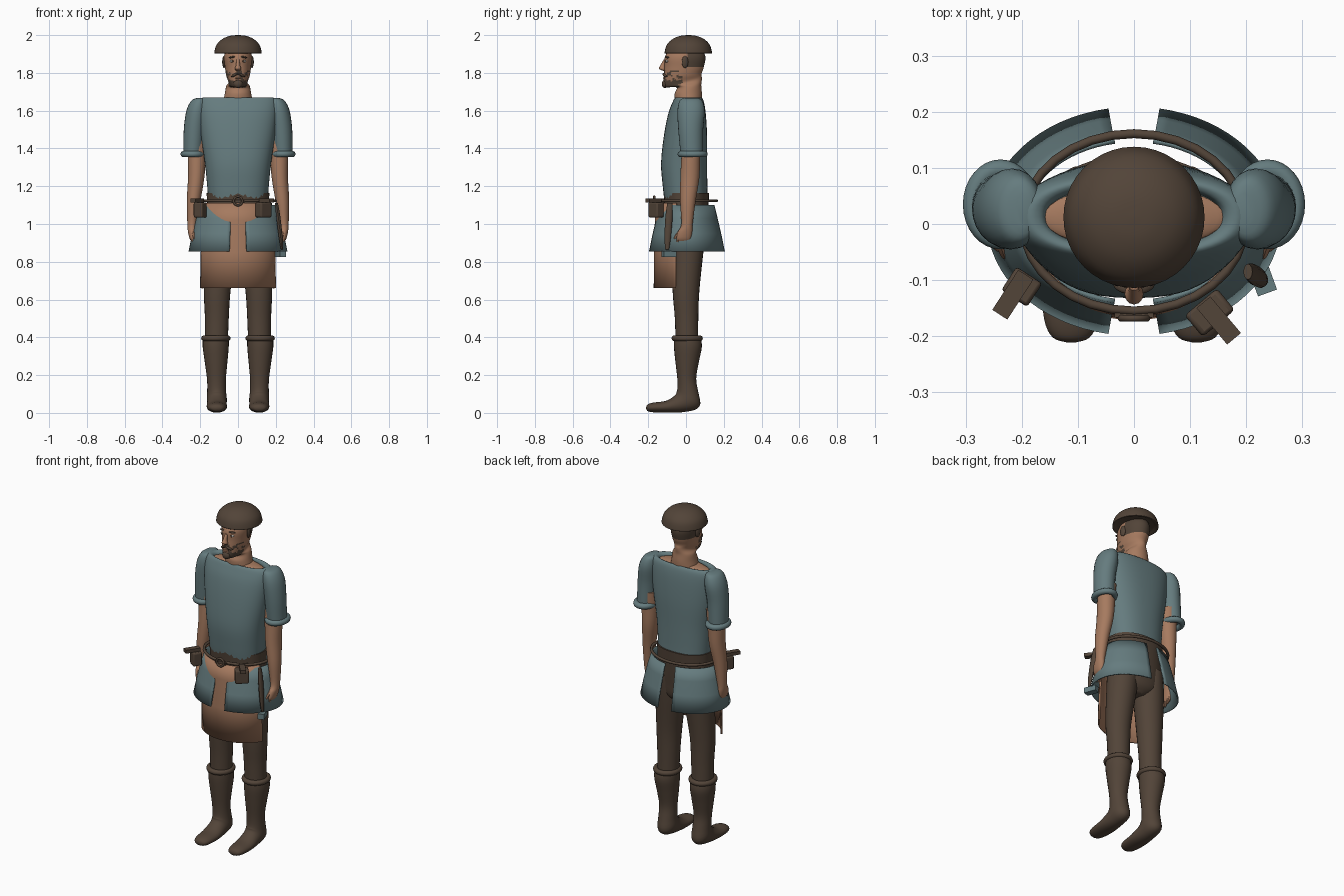
import bpy, bmesh, math
from mathutils import Vector, noise

cube = bpy.data.objects.get("Cube")
if cube:
    bpy.data.objects.remove(cube, do_unlink=True)


def material(name, r, g, b):
    m = bpy.data.materials.new(name)
    m.use_nodes = True
    m.diffuse_color = (r, g, b, 1)
    m.node_tree.nodes["Principled BSDF"].inputs["Base Color"].default_value = (r, g, b, 1)
    return m


teal = material("teal cloth", .13, .20, .21)
brown = material("dark brown", .085, .058, .04)
tan = material("warm tan", .38, .195, .115)
white = material("eye white", .6, .57, .52)
parts = []


def finish(name, bm, *mats):
    bmesh.ops.recalc_face_normals(bm, faces=bm.faces)
    mesh = bpy.data.meshes.new(name)
    bm.to_mesh(mesh)
    bm.free()
    obj = bpy.data.objects.new(name, mesh)
    bpy.context.collection.objects.link(obj)
    for m in mats:
        mesh.materials.append(m)
    parts.append(obj)
    return obj


def skin_rows(bm, rows, closed):
    for a, b in zip(rows, rows[1:]):
        n = len(a)
        for i in range(n if closed else n - 1):
            j = (i + 1) % n
            bm.faces.new((a[i], a[j], b[j], b[i]))


def spline(points, steps):
    # Catmull-Rom through the cross-section parameters
    pts = [Vector(p) for p in points]
    out = []
    for i in range(len(pts) - 1):
        a, b, c, d = pts[max(i - 1, 0)], pts[i], pts[i + 1], pts[min(i + 2, len(pts) - 1)]
        for k in range(steps):
            t = k / steps
            out.append(b + (c - a) * (t / 2) + (a * 2 - b * 5 + c * 4 - d) * (t * t / 2)
                       + (b * 3 - a - c * 3 + d) * (t ** 3 / 2))
    return out + [pts[-1]]


def loft(name, rings, mats, side=1, n=24, steps=4, power=1.0):
    # rings: centre x, y, z, radius x, radius y and optional tilt in degrees
    full = [tuple(r) + (0,) * (6 - len(r)) for r in rings]
    bm = bmesh.new()
    rows = []
    for x, y, z, rx, ry, tilt in spline(full, steps):
        t = math.radians(tilt)
        row = []
        for i in range(n):
            a = math.tau * i / n
            u, v = [math.copysign(abs(f) ** power, f) for f in (math.cos(a), math.sin(a))]
            row.append(bm.verts.new((side * (x + rx * u), y + ry * v * math.cos(t),
                                     z + ry * v * math.sin(t))))
        rows.append(row)
    skin_rows(bm, rows, True)
    bm.faces.new(rows[0])
    bm.faces.new(rows[-1])
    return finish(name, bm, *mats)


def sheet(name, profile, mat, start=0, end=360, centre=(0, .005), n=32, thick=0):
    # Elliptical wall swept between two angles; profile: z, radius x, radius y
    bm = bmesh.new()
    loop = end - start == 360
    rows = []
    for z, rx, ry in profile:
        angles = [math.radians(start + (end - start) * i / n) for i in range(n if loop else n + 1)]
        rows.append([bm.verts.new((centre[0] + rx * math.cos(a), centre[1] + ry * math.sin(a), z))
                     for a in angles])
    if loop:
        rows.append(rows[0])
    skin_rows(bm, rows, loop)
    obj = finish(name, bm, mat)
    if thick:
        mod = obj.modifiers.new("thickness", "SOLIDIFY")
        mod.thickness = thick
    return obj


def roll(name, x, y, z, rx, ry, r, mat):
    angles = [math.tau * i / 10 for i in range(10)]
    profile = [(z + r * math.sin(a), rx + r * math.cos(a), ry + r * math.cos(a)) for a in angles]
    return sheet(name, profile, mat, centre=(x, y))


def place(obj, loc, scale, turn, tip):
    obj.location, obj.scale = loc, scale
    obj.rotation_euler = (0, math.radians(tip), math.radians(turn))
    return obj


def ball(name, loc, scale, mat, turn=0, tip=0):
    bm = bmesh.new()
    bmesh.ops.create_uvsphere(bm, u_segments=16, v_segments=10, radius=1)
    return place(finish(name, bm, mat), loc, scale, turn, tip)


def box(name, loc, size, mat, turn=0, tip=0):
    bm = bmesh.new()
    bmesh.ops.create_cube(bm, size=1)
    return place(finish(name, bm, mat), loc, size, turn, tip)


# Head with hair and patchy beard coloured by region
head = loft("head", [(0, .012, 1.64, .08, .07), (0, .012, 1.69, .07, .072),
                     (0, .015, 1.73, .062, .066, 6), (0, -.015, 1.748, .05, .102, 13),
                     (0, -.018, 1.785, .062, .1, 5), (0, -.01, 1.83, .069, .104),
                     (0, -.004, 1.89, .073, .106), (0, 0, 1.95, .05, .07)],
            (tan, brown), n=56, steps=6)
for f in head.data.polygons:
    c = f.center
    hair = c.y > .005 and c.z > 1.83
    jaw = 1.722 < c.z < 1.757 and c.y < -.035
    patch = 1.74 < c.z < 1.815 and c.y < -.02 and noise.noise(c * 55) > .06
    f.material_index = int(hair or jaw or patch)

# Face details
loft("nose", [(0, -.112, 1.87, .008, .006), (0, -.122, 1.84, .011, .014),
              (0, -.125, 1.822, .017, .018), (0, -.113, 1.811, .01, .008)], (tan,), n=12)
ball("lower_lip", (0, -.116, 1.773), (.017, .006, .005), tan)
ball("chin_tuft", (0, -.112, 1.742), (.024, .016, .022), brown)
for s, label in ((1, "left"), (-1, "right")):
    ball(label + "_eye", (s * .03, -.1, 1.862), (.013, .009, .007), white)
    ball(label + "_iris", (s * .03, -.107, 1.862), (.006, .004, .006), brown)
    ball(label + "_brow", (s * .032, -.1, 1.883), (.02, .009, .005), brown, s * 20, s * 8)
    ball(label + "_moustache", (s * .018, -.112, 1.789), (.022, .011, .007), brown, s * 20, s * 25)
    ball(label + "_ear", (s * .074, -.005, 1.858), (.009, .018, .032), brown, s * 15)

# Domed hat
loft("hat", [(0, .012, z, r, r) for r, z in ((.1, 1.912), (.122, 1.903), (.125, 1.912),
     (.113, 1.95), (.082, 1.98), (.042, 1.996), (.004, 2))], (brown,), n=40)

# Bare shoulders under the open neckline, and the tunic
loft("shoulders", [(0, .012, 1.56, .155, .06), (0, .012, 1.64, .162, .058),
                   (0, .012, 1.656, .15, .055), (0, .012, 1.668, .08, .05)], (tan,), n=32)
loft("tunic", [(0, 0, 1.135, .158, .115), (0, -.005, 1.2, .163, .118), (0, -.01, 1.32, .175, .122),
               (0, -.003, 1.46, .195, .115), (0, .005, 1.58, .208, .1), (0, .012, 1.645, .208, .083),
               (0, .013, 1.669, .188, .07), (0, .013, 1.664, .165, .058),
               (0, .013, 1.645, .155, .054)],
     (teal,), n=48, power=.85)

# Trouser seat, reaching just above the belt
loft("trouser_seat", [(0, .01, .84, .04, .05), (0, .01, .88, .13, .085), (0, .005, .96, .165, .1),
                      (0, .003, 1.06, .163, .112), (0, .002, 1.165, .166, .121)], (brown,), n=32, power=.9)

for s, label in ((1, "left_"), (-1, "right_")):
    # Sleeve, rolled cuff and bare arm
    loft(label + "sleeve", [(.195, .025, 1.668, .015, .03), (.205, .026, 1.655, .04, .058),
                            (.217, .027, 1.6, .056, .072), (.23, .025, 1.5, .057, .066),
                            (.237, .03, 1.38, .052, .06)], (teal,), s)
    roll(label + "sleeve_roll", s * .238, .035, 1.37, .05, .063, .017, teal)
    loft(label + "arm", [(.215, .03, 1.45, .05, .05), (.218, .025, 1.35, .048, .05),
                         (.222, .02, 1.24, .043, .05), (.235, .01, 1.12, .036, .041),
                         (.243, .005, 1.0, .025, .03), (.243, -.005, .96, .022, .038),
                         (.24, -.012, .925, .017, .038), (.237, -.012, .908, .01, .032)], (tan,), s)
    for i in range(4):
        y, drop = -.04 + .018 * i, (.872, .862, .866, .88)[i]
        loft(label + "finger", [(.238, y, .925, .01, .01), (.234, y - .003, .9, .009, .009),
                                (.226, y - .004, drop, .003, .003)], (tan,), s, n=8)
    loft(label + "thumb", [(.238, -.025, .965, .012, .014), (.23, -.05, .935, .01, .011),
                           (.225, -.062, .905, .004, .004)], (tan,), s, n=8)

    # Leg, boot and turned-down boot cuff
    loft(label + "trouser_leg", [(.088, .01, 1.0, .075, .095), (.094, .01, .87, .084, .084),
                                 (.11, 0, .65, .071, .071), (.112, .003, .5, .063, .062),
                                 (.114, .005, .36, .06, .06)], (brown,), s)
    loft(label + "boot", [(.117, .007, .4, .068, .07), (.118, .01, .35, .069, .074),
                          (.116, .006, .27, .06, .062), (.114, .004, .18, .05, .05),
                          (.113, .01, .115, .05, .057, -10), (.112, .01, .072, .053, .072, -33),
                          (.112, -.03, .05, .052, .052, -58), (.112, -.1, .033, .054, .032, -85),
                          (.112, -.17, .029, .048, .026, -90), (.112, -.202, .027, .033, .018, -90),
                          (.112, -.211, .026, .008, .005, -90)], (brown,), s)
    roll(label + "boot_cuff", s * .117, .006, .395, .063, .068, .015, brown)

    # Skirt half, open at front and back
    middle = 0 if s > 0 else 180
    sheet(label + "skirt", [(1.1, .2, .148), (1.03, .222, .165), (.95, .242, .184), (.855, .262, .204)],
          teal, middle - 80, middle + 80, thick=.008)

# Apron wrapped round the front
sheet("apron", [(1.11, .192, .163), (1.02, .2, .17), (.85, .21, .174), (.66, .214, .176)],
      tan, 200, 340, thick=.008)

# Belt with ring buckle and plate
roll("belt", 0, .003, 1.123, .198, .158, .008, brown)
bpy.ops.mesh.primitive_torus_add(major_radius=.023, minor_radius=.006, location=(0, -.168, 1.122),
                                 rotation=(math.pi / 2, 0, 0))
buckle = bpy.context.object
buckle.name = "buckle"
buckle.data.materials.append(brown)
parts.append(buckle)
box("buckle_plate", (0, -.163, 1.12), (.07, .008, .016), brown)

# Two belt pouches with projecting flaps
for label, x, y, turn, width in (("left", .135, -.158, 40, .075), ("right", -.2, -.112, -33, .055)):
    s = 1 if x > 0 else -1
    pouch = box(label + "_pouch", (x, y, 1.075), (width, .05, .08), brown, turn)
    bevel = pouch.modifiers.new("soft edges", "BEVEL")
    bevel.width, bevel.segments = .12, 3
    box(label + "_pouch_flap", (x + s * .016, y - .014, 1.124), (.032, .085, .02), brown, turn)

# Sheathed knife with a cloth-wrapped end
loft("sheath", [(.203, -.085, 1.11, .008, .014), (.213, -.09, 1.04, .011, .019),
                (.226, -.097, .93, .01, .017), (.233, -.1, .865, .006, .01)], (brown,), n=12)
box("sheath_end", (.226, -.09, .842), (.036, .07, .032), teal, 20)

# Smooth shading with sharp edges kept
bpy.ops.object.select_all(action="DESELECT")
for obj in parts:
    obj.select_set(True)
bpy.context.view_layer.objects.active = parts[0]
bpy.ops.object.shade_smooth_by_angle(angle=math.radians(40))
